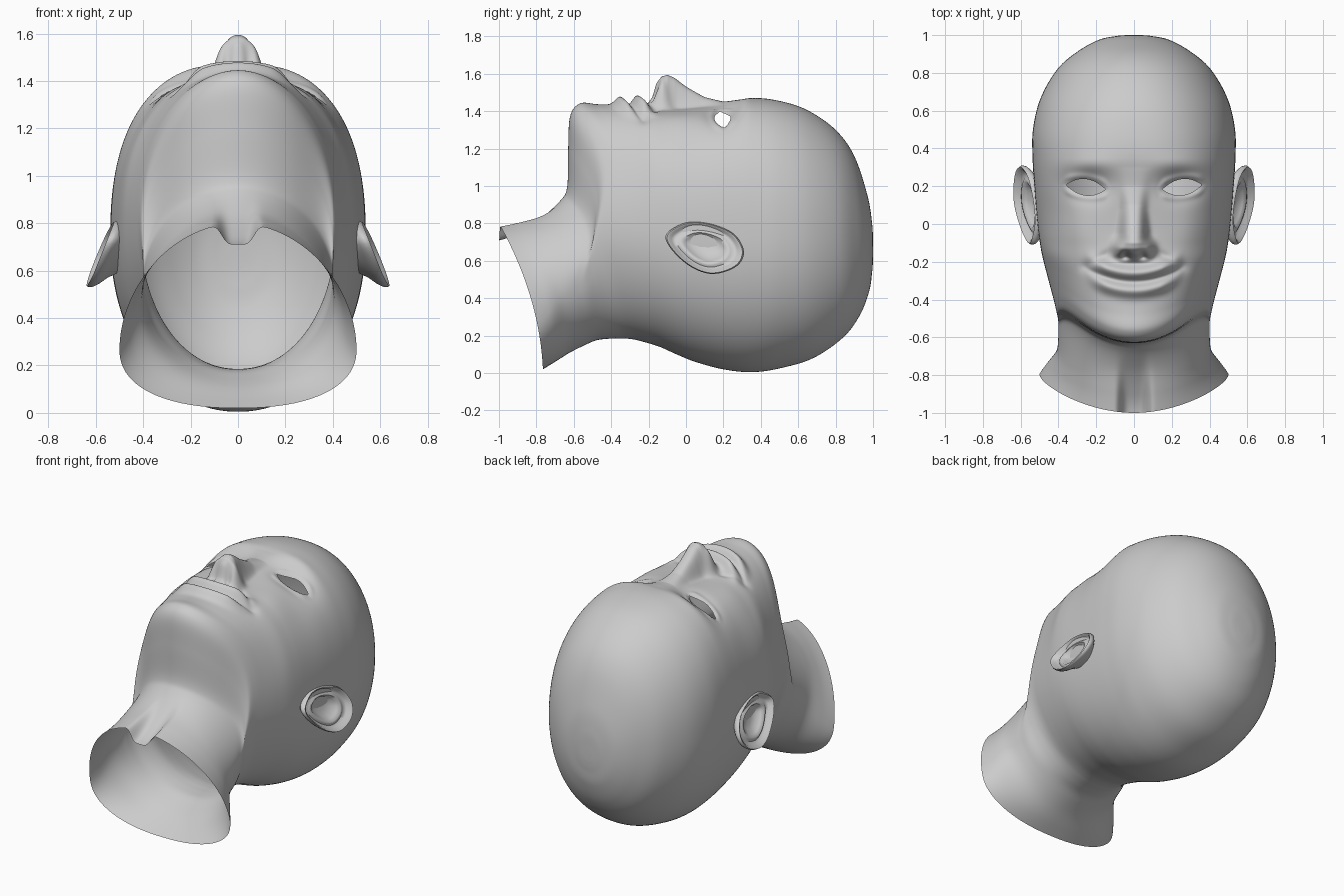
import bpy, bmesh, math

if "Cube" in bpy.data.objects:
    bpy.data.objects.remove(bpy.data.objects["Cube"])

skin = bpy.data.materials.new("plain_grey")
skin.diffuse_color = (0.6, 0.6, 0.6, 1)
skin.use_nodes = True
skin.node_tree.nodes["Principled BSDF"].inputs["Base Color"].default_value = skin.diffuse_color

# Contour rings, crown to neck rim: front y, front z, back y, back z, half width, front squareness
RINGS = [
    (1.0, .69, 1.0, .60, .035, 2), (.995, .80, .995, .54, .095, 2), (.97, .95, .98, .44, .185, 2),
    (.90, 1.16, .93, .31, .295, 2.05), (.80, 1.30, .84, .19, .405, 2.1), (.65, 1.405, .68, .08, .495, 2.2),
    (.50, 1.455, .5, .025, .535, 2.35), (.35, 1.47, .35, .005, .537, 2.5), (.20, 1.44, .2, .02, .528, 2.6),
    (.05, 1.42, .05, .06, .516, 2.5), (-.10, 1.415, -.05, .10, .502, 2.45), (-.22, 1.43, -.14, .14, .485, 2.35),
    (-.36, 1.435, -.22, .165, .46, 2.2), (-.48, 1.435, -.28, .18, .438, 2.1), (-.57, 1.435, -.33, .185, .42, 2),
    (-.62, 1.37, -.37, .185, .41, 2), (-.63, 1.2, -.42, .183, .403, 2), (-.635, 1.0, -.48, .175, .40, 2),
    (-.67, .925, -.54, .15, .40, 2), (-.77, .855, -.62, .11, .41, 2), (-.90, .82, -.70, .06, .455, 1.95),
    (-1.0, .80, -.765, .02, .50, 1.9)]
SEG = 224


def smooth(a, b, v):
    t = max(0, min(1, (v - a) / (b - a)))
    return t * t * (3 - 2 * t)


def bump(x, y, cx, cy, sx, sy):
    return math.exp(-((x - cx) / sx) ** 2 - ((y - cy) / sy) ** 2)


def spline(rows, i, t):
    n = len(rows) - 1
    a, b, c, d = (rows[max(0, min(n, i + k))] for k in (-1, 0, 1, 2))
    return [q + .5 * t * (r - p + t * (2 * p - 5 * q + 4 * r - s + t * (3 * (q - r) + s - p)))
            for p, q, r, s in zip(a, b, c, d)]


def polyline(pts, v):
    for (a, ha), (b, hb) in zip(pts, pts[1:]):
        if a <= v <= b:
            return ha + (hb - ha) * (v - a) / (b - a)
    return 0


# Nose ridge height and half width along y
NOSE = [(-.21, 0), (-.18, .05), (-.158, .13), (-.13, .168), (-.10, .18), (-.06, .163),
        (0, .115), (.1, .05), (.2, .012), (.3, 0)]
NOSE_W = [(-.21, .085), (-.12, .078), (-.05, .066), (.08, .058), (.2, .065), (.3, .09)]


def eye(x, y):
    u = (x - .255) / .105
    v = y - .195 - .012 * u
    return u, v, .043 * max(0, 1 - u * u)


def face_relief(x, y):
    x = abs(x)
    h = 0
    w = polyline(NOSE_W, y)
    if w:
        q = (x / w) ** 2
        h += polyline(NOSE, y) * math.exp(-.75 * q * q - .25 * q)
    h += .055 * bump(x, y, .085, -.125, .03, .04)             # nose wings
    h -= .05 * bump(x, y, .045, -.165, .022, .018)            # nostrils
    m = y - 1.15 * x * x                                      # smile curve
    fade = 1 - smooth(.14, .27, x)
    h += .052 * fade * math.exp(-((m + .258) / .036) ** 2)    # upper lip
    h += .043 * fade * math.exp(-((m + .352) / .036) ** 2)    # lower lip
    h -= .012 * (1 - smooth(.22, .28, x)) * math.exp(-((m + .308) / .018) ** 2)
    h -= .012 * bump(x, y, .265, -.225, .03, .035)            # mouth corners
    h += .014 * bump(x, y, .30, -.05, .10, .11)               # cheeks
    h -= .012 * math.exp(-((y + .15 + .5 * (x - .12)) / .025) ** 2) * smooth(.1, .15, x) * (1 - smooth(.2, .28, x))
    h -= .055 * bump(x, y, .24, .2, .11, .08)                 # eye sockets
    h += .012 * bump(x, y, .24, .315, .14, .05)               # brows
    u, v, _ = eye(x, y)
    lid = .046 * math.sqrt(max(0, 1 - min(1, abs(u) / 1.15) ** 2))
    h += .010 * math.exp(-((abs(v) - lid - .008) / .018) ** 2) * (1 - smooth(.8, 1.3, abs(u)))
    h += .006 * bump(x, y, 0, -.54, .13, .07)                 # chin
    return h


def ring_points(row):
    yf, zf, yb, zb, w, n = row
    neck = smooth(.65, 1.0, -yf)
    jaw = smooth(.05, .62, -yf) * (1 - smooth(.64, .80, -yf))
    mid = .5 - .18 * neck
    pts = []
    for k in range(SEG):
        t = 2 * math.pi * k / SEG
        a = t + .55 * math.cos(t)                             # denser on the face
        c, s = math.cos(a), math.sin(a)
        e = n if s > 0 else 2.1 + .2 * neck
        r = (abs(c) ** e + abs(s) ** e) ** (-1 / e)
        f = mid + r * s * ((1 - mid) if s > 0 else mid)
        x = w * r * c
        y = yb + (yf - yb) * f + .05 * neck * 4 * f * (1 - f)
        y += jaw * .95 * x * x * smooth(.35, .9, f)           # rounded jaw
        z = zb + (zf - zb) * f
        if s > 0:
            z += face_relief(x, y) * smooth(1.1, 1.28, z)
            z -= .09 * neck * math.exp(-(x / .075) ** 4)      # throat notch
        pts.append((x, y, z))
    return pts


def finish(bm, name):
    bmesh.ops.recalc_face_normals(bm, faces=bm.faces)
    me = bpy.data.meshes.new(name)
    bm.to_mesh(me)
    bm.free()
    me.materials.append(skin)
    ob = bpy.data.objects.new(name, me)
    bpy.context.collection.objects.link(ob)
    bpy.ops.object.select_all(action='DESELECT')
    ob.select_set(True)
    bpy.context.view_layer.objects.active = ob
    bpy.ops.object.shade_smooth_by_angle(angle=math.radians(60))


def loft(bm, rings):
    vs = [[bm.verts.new(p) for p in r] for r in rings]
    for a, b in zip(vs, vs[1:]):
        for k in range(len(a)):
            j = (k + 1) % len(a)
            bm.faces.new((a[k], a[j], b[j], b[k]))
    return vs


# Head and neck shell, open at the neck, with finer rows across the face
bm = bmesh.new()
rows = []
for i in range(len(RINGS) - 1):
    sub = 20 if 7 <= i <= 12 else 8
    rows += [spline(RINGS, i, j / sub) for j in range(sub)]
shell = loft(bm, [ring_points(r) for r in rows + [RINGS[-1]]])
bm.faces.new(shell[0])

# Almond eye openings, with the border pulled onto the lid curve
holes = []
for f in bm.faces:
    c = f.calc_center_median()
    if c.z > 1.1:
        u, v, h = eye(abs(c.x), c.y)
        if abs(u) < 1 and abs(v) < h:
            holes.append(f)
border = {v for f in holes for v in f.verts}
bmesh.ops.delete(bm, geom=holes, context='FACES')
for p in border:
    if p.is_valid:
        u, v, h = eye(abs(p.co.x), p.co.y)
        old = face_relief(p.co.x, p.co.y)
        p.co.y += math.copysign(h, v) - v
        p.co.z += face_relief(p.co.x, p.co.y) - old
finish(bm, "head_shell")

# Ears: concentric outlines with rim, hollow and inner fold
OUTLINE = [(-.11, .73), (-.04, .79), (.05, .81), (.16, .79), (.26, .74), (.31, .65),
           (.27, .57), (.15, .53), (.04, .56), (-.06, .64)]
STEPS = [(.55, -.10), (.72, -.06), (.9, -.035), (.98, -.018), (1.0, 0), (.96, .012), (.9, .006), (.84, -.014),
         (.74, -.022), (.66, -.012), (.58, -.01), (.5, -.025), (.35, -.045), (.12, -.05)]
N = len(OUTLINE)
for side, name in ((1, "right_ear"), (-1, "left_ear")):
    bm = bmesh.new()
    rings = []
    for scale, lift in STEPS:
        ring = []
        for i in range(N):
            for j in range(5):
                ext = [OUTLINE[(i + k) % N] for k in (-1, 0, 1, 2)]
                y, z = spline(ext, 1, j / 5)
                y, z = .10 + (y - .10) * scale, .67 + (z - .67) * scale
                x = .512 + (.80 - z) * .40 + max(0, y) * .06 + lift
                ring.append((side * x, y, z))
        rings.append(ring)
    vs = loft(bm, rings)
    bm.faces.new(vs[-1])
    finish(bm, name)
